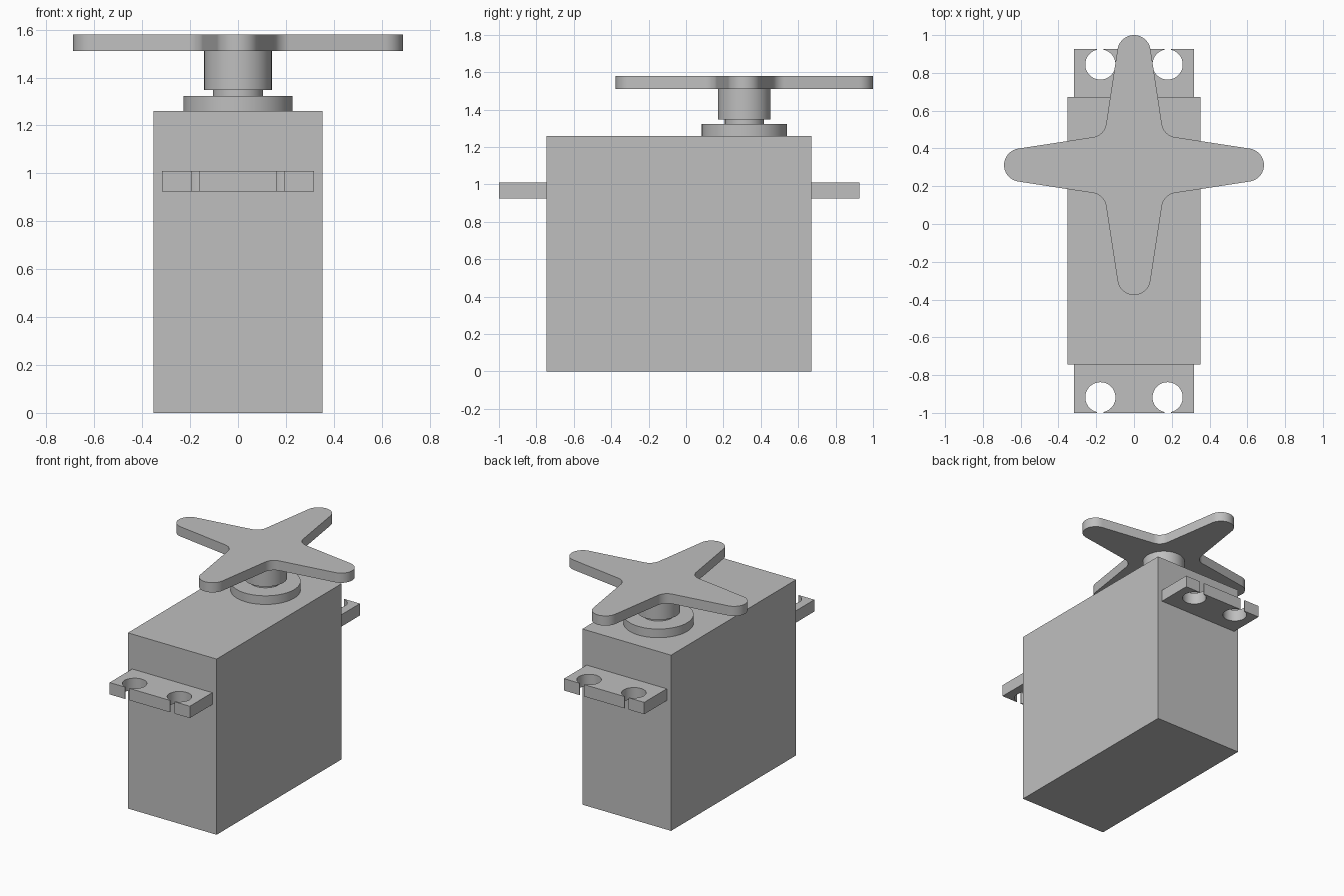
import bpy
import bmesh
from math import sin, cos, pi, asin, atan2, radians
from mathutils import Vector

if "Cube" in bpy.data.objects:
    bpy.data.objects.remove(bpy.data.objects["Cube"], do_unlink=True)

GREY = (0.52, 0.52, 0.52, 1)
grey = bpy.data.materials.new("plain grey")
grey.use_nodes = True
grey.diffuse_color = GREY
grey.node_tree.nodes["Principled BSDF"].inputs["Base Color"].default_value = GREY

AXIS_Y = 0.312                   # output shaft position
BODY_BACK, BODY_FRONT = 0.672, -0.745
MID_Y = (BODY_BACK + BODY_FRONT) / 2


def arc(cx, cy, r, start, end, steps):
    """Points along a circular arc."""
    angles = [start + (end - start) * i / steps for i in range(steps + 1)]
    return [(cx + r * cos(a), cy + r * sin(a)) for a in angles]


def slab(name, outline, z0, z1):
    """Extrude a flat outline from z0 up to z1."""
    bm = bmesh.new()
    face = bm.faces.new([bm.verts.new((x, y, z0)) for x, y in outline])
    top = bmesh.ops.extrude_face_region(bm, geom=[face])["geom"]
    verts = [v for v in top if isinstance(v, bmesh.types.BMVert)]
    bmesh.ops.translate(bm, verts=verts, vec=(0, 0, z1 - z0))
    bmesh.ops.recalc_face_normals(bm, faces=bm.faces)
    mesh = bpy.data.meshes.new(name)
    bm.to_mesh(mesh)
    bm.free()
    mesh.materials.append(grey)
    obj = bpy.data.objects.new(name, mesh)
    bpy.context.collection.objects.link(obj)
    bpy.ops.object.select_all(action="DESELECT")
    obj.select_set(True)
    bpy.context.view_layer.objects.active = obj
    bpy.ops.object.shade_smooth_by_angle(angle=radians(30))
    return obj


def disc(name, r, z0, z1):
    slab(name, arc(0, AXIS_Y, r, 0, 2 * pi, 64)[:-1], z0, z1)


# Motor case
w = 0.352
slab("case", [(-w, BODY_FRONT), (w, BODY_FRONT), (w, BODY_BACK), (-w, BODY_BACK)], 0, 1.26)

# Mounting tabs with two keyhole notches each, mirrored front to back
TAB_W, TAB_END, TAB_ROOT = 0.318, 0.964, 0.69
HOLE_X, HOLE_Y, HOLE_R, SLOT = 0.178, 0.881, 0.08, 0.017
tab = [(TAB_W, TAB_ROOT), (TAB_W, TAB_END)]
for x in (HOLE_X, -HOLE_X):
    gap = asin(SLOT / HOLE_R)
    tab.append((x + SLOT, TAB_END))
    tab += arc(x, HOLE_Y, HOLE_R, pi / 2 - gap, gap - 3 * pi / 2, 40)
    tab.append((x - SLOT, TAB_END))
tab += [(-TAB_W, TAB_END), (-TAB_W, TAB_ROOT)]
for name, side in (("back_tab", 1), ("front_tab", -1)):
    slab(name, [(x, MID_Y + side * y) for x, y in tab], 0.925, 1.01)

# Output shaft stack
disc("collar", 0.228, 1.26, 1.322)
disc("shaft", 0.105, 1.322, 1.347)
disc("hub", 0.141, 1.347, 1.51)

# Cross-shaped horn: one tapered arm with rounded tip and inner fillet, turned four times
TIP_R, TIP_X = 0.088, 0.6
FILLET_R, FILLET_C = 0.081, 0.228
taper = atan2(0.06, 0.4)
arm = arc(TIP_X, 0, TIP_R, taper - pi / 2, pi / 2 - taper + 2 * taper - 2 * taper, 20)
arm = [(x, y) for x, y in arm]
arm += arc(FILLET_C, FILLET_C, FILLET_R, -pi / 2 - taper, -pi + taper, 10)
horn = []
for turn in range(4):
    c, s = cos(turn * pi / 2), sin(turn * pi / 2)
    horn += [(x * c - y * s, AXIS_Y + x * s + y * c) for x, y in arm]
slab("horn", horn, 1.51, 1.58)
